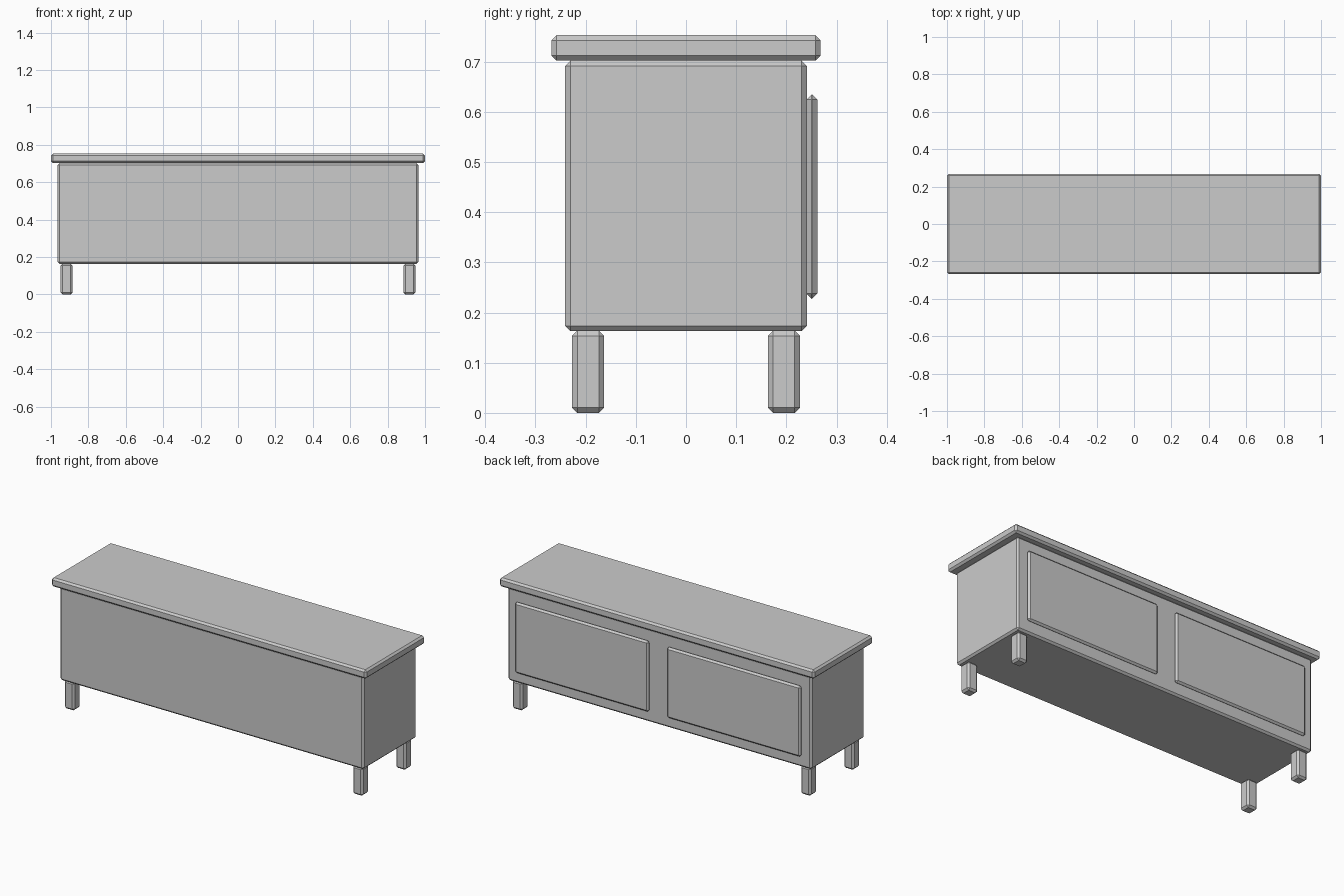
import bpy
import bmesh
from mathutils import Matrix, Vector

if "Cube" in bpy.data.objects:
    bpy.data.objects.remove(bpy.data.objects["Cube"])

CHAMFER = 0.0105


def chamfered_box(name, centre, size, chamfer=CHAMFER):
    """Box with a single flat chamfer on every edge."""
    bm = bmesh.new()
    bmesh.ops.create_cube(bm, size=1, matrix=Matrix.Diagonal((*size, 1)))
    bmesh.ops.bevel(bm, geom=bm.edges[:], offset=chamfer, segments=1,
                    profile=0.5, affect='EDGES')
    mesh = bpy.data.meshes.new(name)
    bm.to_mesh(mesh)
    bm.free()
    obj = bpy.data.objects.new(name, mesh)
    obj.location = Vector(centre)
    bpy.context.collection.objects.link(obj)
    return obj


# Cabinet body and overhanging top
chamfered_box("cabinet_body", (0, 0, 0.4325), (1.93, 0.482, 0.539))
chamfered_box("table_top", (0, 0, 0.7275), (2.0, 0.537, 0.051))

for sx, side in ((-1, "left"), (1, "right")):
    # Raised door panels on the +y face
    chamfered_box(f"{side}_door_panel", (sx * 0.483, 0.251, 0.431),
                  (0.85, 0.0214, 0.407), 0.0102)
    # Short square legs
    for sy, end in ((-1, "front"), (1, "back")):
        chamfered_box(f"{end}_{side}_leg", (sx * 0.916, sy * 0.195, 0.082),
                      (0.064, 0.064, 0.164))
